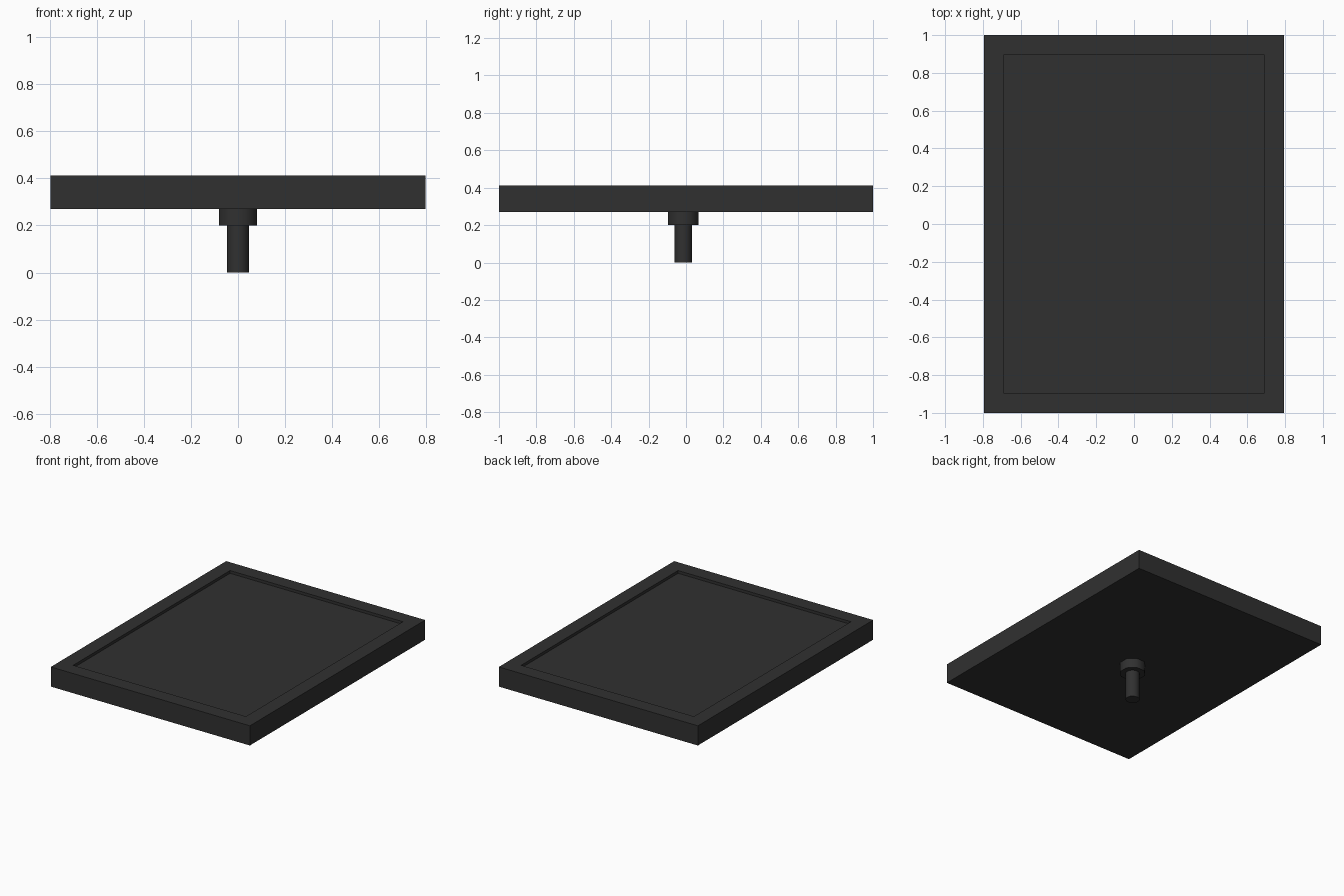
import bpy, bmesh, math
from mathutils import Matrix

if "Cube" in bpy.data.objects:
    bpy.data.objects.remove(bpy.data.objects["Cube"])

dark = bpy.data.materials.new("dark_plastic")
dark.diffuse_color = (0.03, 0.03, 0.03, 1)
dark.use_nodes = True
dark.node_tree.nodes["Principled BSDF"].inputs["Base Color"].default_value = dark.diffuse_color


def make_object(name, bm):
    bmesh.ops.recalc_face_normals(bm, faces=bm.faces[:])
    mesh = bpy.data.meshes.new(name)
    bm.to_mesh(mesh)
    bm.free()
    obj = bpy.data.objects.new(name, mesh)
    mesh.materials.append(dark)
    bpy.context.collection.objects.link(obj)
    return obj


def post(name, radius, z0, z1, y, sides):
    bm = bmesh.new()
    place = Matrix.Translation((0, y, (z0 + z1) / 2)) @ Matrix.Rotation(math.pi / sides, 4, 'Z')
    bmesh.ops.create_cone(bm, cap_ends=True, segments=sides, radius1=radius,
                          radius2=radius, depth=z1 - z0, matrix=place)
    obj = make_object(name, bm)
    bpy.ops.object.select_all(action='DESELECT')
    obj.select_set(True)
    bpy.context.view_layer.objects.active = obj
    bpy.ops.object.shade_smooth_by_angle(angle=math.radians(50))


# Framed slab: box whose top face is inset and sunk to form a shallow tray
bm = bmesh.new()
bmesh.ops.create_cube(bm, size=1, matrix=Matrix.Translation((0, 0, 0.341))
                      @ Matrix.Diagonal((1.59, 2.0, 0.142, 1)))
bm.normal_update()
top = max(bm.faces, key=lambda f: f.calc_center_median().z)
bmesh.ops.inset_region(bm, faces=[top], thickness=0.148)
sunk = bmesh.ops.extrude_discrete_faces(bm, faces=[top])["faces"][0]
bmesh.ops.translate(bm, verts=sunk.verts[:], vec=(0, 0, -0.02))
make_object("framed_panel", bm)

# Mounting collar and peg under the slab, slightly toward the front
post("mount_collar", 0.088, 0.20, 0.275, -0.015, 8)
post("mount_peg", 0.047, 0.0, 0.205, -0.015, 16)
